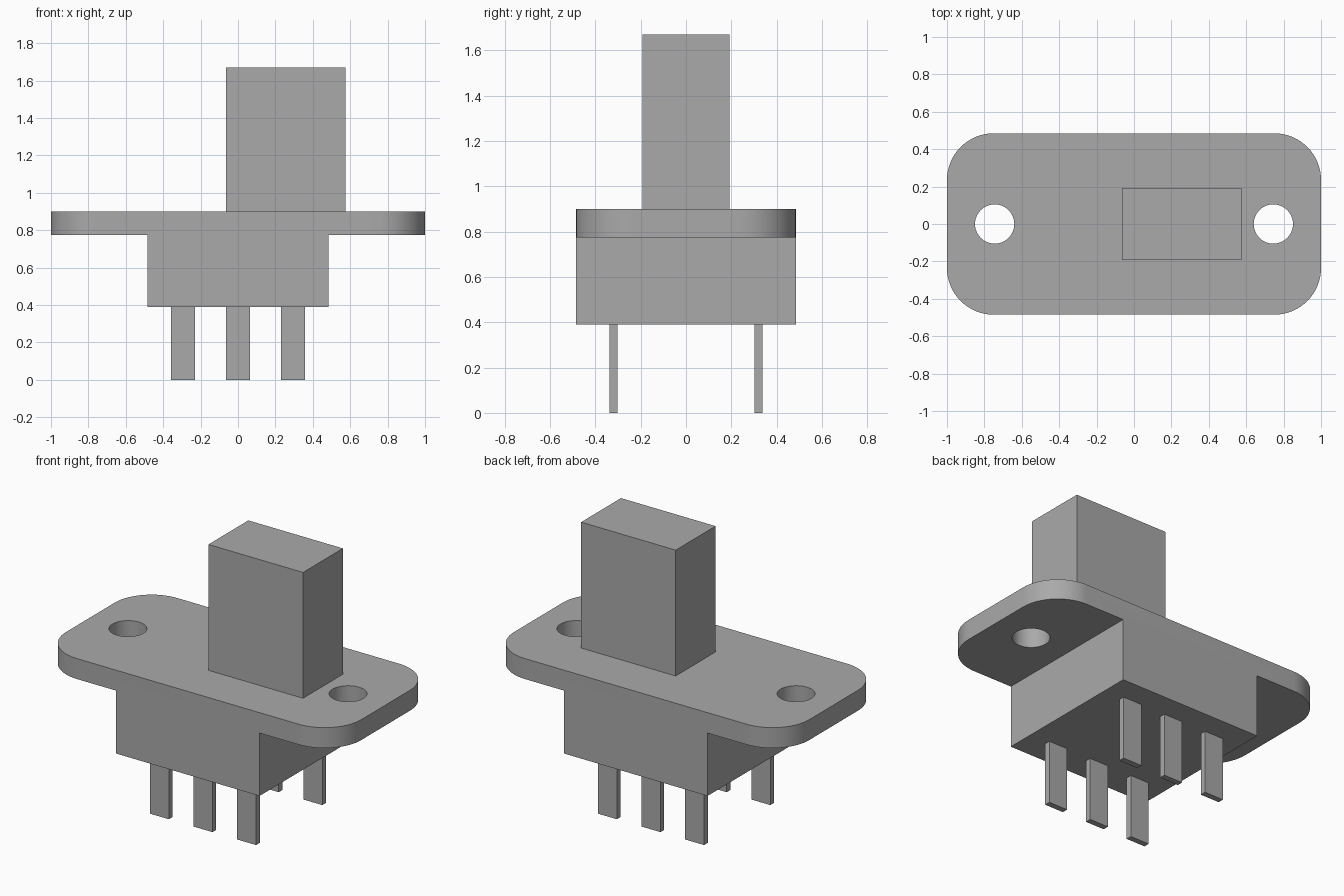
import bpy
import bmesh
from math import cos, sin, pi

cube = bpy.data.objects.get("Cube")
if cube:
    bpy.data.objects.remove(cube, do_unlink=True)

grey = bpy.data.materials.new("mid_grey")
grey.use_nodes = True
colour = (0.4, 0.4, 0.4, 1)
grey.diffuse_color = colour
grey.node_tree.nodes["Principled BSDF"].inputs["Base Color"].default_value = colour


def prism(name, outline, z0, z1):
    """Extrude a counter-clockwise outline from z0 to z1."""
    bm = bmesh.new()
    base = bm.faces.new([bm.verts.new((x, y, z0)) for x, y in outline])
    top = bmesh.ops.extrude_face_region(bm, geom=[base], use_keep_orig=True)
    verts = [g for g in top["geom"] if isinstance(g, bmesh.types.BMVert)]
    bmesh.ops.translate(bm, verts=verts, vec=(0, 0, z1 - z0))
    bmesh.ops.recalc_face_normals(bm, faces=bm.faces)
    mesh = bpy.data.meshes.new(name)
    bm.to_mesh(mesh)
    bm.free()
    mesh.materials.append(grey)
    ob = bpy.data.objects.new(name, mesh)
    bpy.context.collection.objects.link(ob)
    return ob


def box(name, x, y, w, d, z0, z1):
    w, d = w / 2, d / 2
    return prism(name, [(x - w, y - d), (x + w, y - d), (x + w, y + d), (x - w, y + d)], z0, z1)


def arc(cx, cy, r, start, end, steps):
    angles = [start + (end - start) * i / steps for i in range(steps + 1)]
    return [(cx + r * cos(a), cy + r * sin(a)) for a in angles]


def combine(target, other, operation):
    """Apply a boolean and discard the second solid."""
    mod = target.modifiers.new(operation, 'BOOLEAN')
    mod.operation = operation
    mod.solver = 'EXACT'
    mod.object = other
    bpy.context.view_layer.objects.active = target
    bpy.ops.object.modifier_apply(modifier=mod.name)
    bpy.data.objects.remove(other, do_unlink=True)


# Mounting flange with rounded corners
half_x, half_y, radius = 1.0, 0.485, 0.25
outline = []
for i, (sx, sy) in enumerate([(1, 1), (-1, 1), (-1, -1), (1, -1)]):
    outline += arc(sx * (half_x - radius), sy * (half_y - radius), radius,
                   i * pi / 2, (i + 1) * pi / 2, 16)
housing = prism("housing", outline, 0.775, 0.9)

# Body block flush with the flange, then the two screw holes
combine(housing, box("body", 0, 0, 0.97, 2 * half_y, 0.39, 0.8), 'UNION')
for side in (-1, 1):
    hole = prism("screw_hole", arc(side * 0.745, 0, 0.105, 0, 2 * pi, 48)[:-1], 0.7, 1)
    combine(housing, hole, 'DIFFERENCE')

bpy.ops.object.select_all(action='DESELECT')
housing.select_set(True)
bpy.context.view_layer.objects.active = housing
bpy.ops.object.shade_smooth_by_angle(angle=pi / 6)

# Slider knob, pushed to the left
box("slider_knob", 0.255, 0, 0.64, 0.385, 0.9, 1.67)

# Two rows of three flat pins
for row, y in (("front", -0.32), ("back", 0.32)):
    for place, x in (("right", -0.295), ("middle", 0), ("left", 0.295)):
        box(f"{row}_{place}_pin", x, y, 0.128, 0.036, 0, 0.39)
